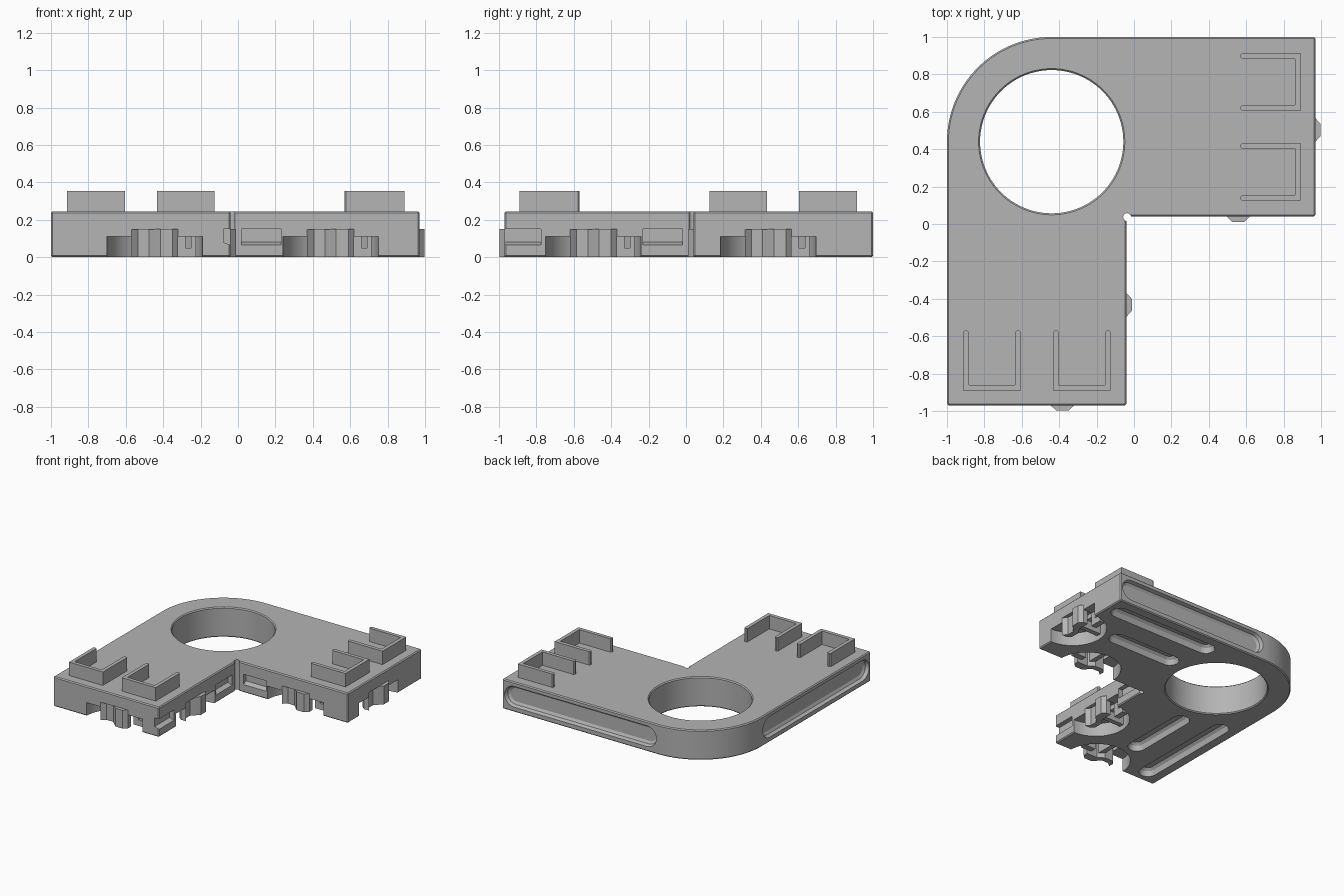
import bpy, bmesh, math
from mathutils import Matrix, Vector

if "Cube" in bpy.data.objects:
    bpy.data.objects.remove(bpy.data.objects["Cube"])

grey = bpy.data.materials.new("light_grey")
grey.diffuse_color = (0.46, 0.46, 0.46, 1)
grey.use_nodes = True
grey.node_tree.nodes["Principled BSDF"].inputs["Base Color"].default_value = grey.diffuse_color

T = lambda x, y, z=0: Matrix.Translation((x, y, z))
R = lambda deg, axis: Matrix.Rotation(math.radians(deg), 4, axis)


def loft(name, rings, mat=Matrix()):
    """Closed solid through a stack of equal-length outlines [(z, [(x, y), ...]), ...]."""
    bm = bmesh.new()
    loops = [[bm.verts.new(mat @ Vector((x, y, z))) for x, y in pts] for z, pts in rings]
    bm.faces.new(loops[0][::-1])
    bm.faces.new(loops[-1])
    n = len(loops[0])
    for a, b in zip(loops, loops[1:]):
        for i in range(n):
            j = (i + 1) % n
            bm.faces.new((a[i], a[j], b[j], b[i]))
    bmesh.ops.recalc_face_normals(bm, faces=bm.faces)
    me = bpy.data.meshes.new(name)
    bm.to_mesh(me)
    bm.free()
    me.materials.append(grey)
    ob = bpy.data.objects.new(name, me)
    bpy.context.collection.objects.link(ob)
    return ob


def prism(name, pts, z0, z1, mat=Matrix()):
    return loft(name, [(z0, pts), (z1, pts)], mat)


def rect(x0, x1, y0, y1):
    return [(x0, y0), (x1, y0), (x1, y1), (x0, y1)]


def circle(cx, cy, r, n):
    return [(cx + r * math.cos(i * math.tau / n), cy + r * math.sin(i * math.tau / n)) for i in range(n)]


def stadium(length, r, n=10):
    h = length / 2 - r
    pts = []
    for side, start in ((1, -90), (-1, 90)):
        for i in range(n + 1):
            a = math.radians(start + 180 * i / n)
            pts.append((side * h + r * math.cos(a), r * math.sin(a)))
    return pts


def groove(length, r, depth, mat):
    steps = ((-0.03, 0), (0, 0), (depth * 0.7, 0.01), (depth, 0.03))
    return loft("groove_cutter", [(z, stadium(length - 2 * i, r - i)) for z, i in steps], mat)


def apply(ob, mod):
    bpy.context.view_layer.objects.active = ob
    bpy.ops.object.modifier_apply(modifier=mod.name)


def cut(ob, cutter):
    m = ob.modifiers.new("cut", 'BOOLEAN')
    m.operation, m.solver, m.object = 'DIFFERENCE', 'EXACT', cutter
    apply(ob, m)
    bpy.data.objects.remove(cutter)


# Corner plate: L outline with one rounded outer corner
C, H = 0.44, 0.245
outline = [(-1, -0.97), (-0.04, -0.97), (-0.04, 0.04), (0.97, 0.04), (0.97, 1)]
for i in range(33):
    a = math.radians(90 + 90 * i / 32)
    outline.append((-C + 0.56 * math.cos(a), C + 0.56 * math.sin(a)))
body = prism("corner_plate", outline, 0, H)
cut(body, prism("hole_cutter", circle(-C, C, 0.383, 96), -0.1, 0.4))
bev = body.modifiers.new("bevel", 'BEVEL')
bev.width, bev.segments, bev.limit_method = 0.008, 1, 'ANGLE'
apply(body, bev)

# Relief notch in the inner corner
cut(body, prism("relief_cutter", circle(-0.037, 0.037, 0.021, 20), -0.1, 0.4))

# Long grooves in the two outer sides
cut(body, groove(1.38, 0.085, 0.04, T(0.26, 1, 0.125) @ R(90, 'X')))
cut(body, groove(1.38, 0.085, 0.04, T(-1, -0.26, 0.125) @ R(90, 'Z') @ R(90, 'X')))

# Underside grooves, one long and one short per arm
for x, y, length, r in ((0.43, 0.85, 0.98, 0.07), (0.355, 0.54, 0.65, 0.07)):
    cut(body, groove(length, r, 0.06, T(x, y)))
    cut(body, groove(length, r, 0.06, T(-y, -x) @ R(90, 'Z')))

# Latch pockets with a sloped floor in the inner faces
pocket = [(-0.05, 0.06), (0, 0.065), (0.038, 0.08), (0.038, 0.15), (-0.05, 0.15)]
# local axes: profile (depth, height) extruded along the face
along = Matrix(((0, 0, 1, 0), (1, 0, 0, 0), (0, 1, 0, 0), (0, 0, 0, 1)))
for mat in (T(0.02, 0.04), T(-0.04, -0.23) @ R(90, 'Z'), T(-0.04, -0.985) @ R(90, 'Z')):
    cut(body, prism("pocket_cutter", pocket, 0, 0.21, mat @ along))

# Snap clips: round recess, wavy finger, rib and catch; local y points into the plate
finger = [(-0.125, 0), (-0.09, 0.03), (-0.03, 0.03), (0, 0), (0.03, -0.028), (0.095, -0.028),
          (0.125, 0), (0.125, 0.04), (0.03, 0.04), (-0.02, 0.075), (-0.1, 0.075), (-0.125, 0.045)]
places = (T(-0.445, -0.97), T(0.495, 0.04),
          T(0.97, 0.44) @ R(90, 'Z'), T(-0.04, -0.495) @ R(90, 'Z'))
parts = [body]
for k, mat in enumerate(places, 1):
    cut(body, prism("recess_cutter", circle(0, 0, 0.255, 48), -0.05, 0.11, mat))
    cut(body, prism("slot_cutter", rect(-0.125, 0.125, -0.05, 0.12), -0.05, 0.148, mat))
    parts += [
        prism(f"clip_finger_{k}", finger, 0, 0.15, mat),
        prism(f"clip_rib_{k}", rect(-0.02, 0.02, 0.05, 0.26), 0.04, 0.15, mat),
        prism(f"clip_catch_inner_{k}", rect(0.12, 0.165, 0.08, 0.13), 0, 0.112, mat),
        prism(f"clip_catch_outer_{k}", rect(0.195, 0.22, 0.08, 0.13), 0, 0.112, mat),
        prism(f"clip_catch_base_{k}", rect(0.12, 0.22, 0.08, 0.13), 0, 0.05, mat)]

# U-shaped brackets on top, open toward the middle of the plate
t = 0.03
for k, x0 in enumerate((-0.913, -0.433), 1):
    x1, y0, y1 = x0 + 0.308, -0.89, -0.57
    u = [(x0, y0), (x1, y0), (x1, y1 - 0.008), (x1 - 0.008, y1), (x1 - t + 0.008, y1),
         (x1 - t, y1 - 0.008), (x1 - t, y0 + t), (x0 + t, y0 + t), (x0 + t, y1 - 0.008),
         (x0 + t - 0.008, y1), (x0 + 0.008, y1), (x0, y1 - 0.008)]
    parts.append(prism(f"front_bracket_{k}", u, H - 0.005, 0.355))
    parts.append(prism(f"right_bracket_{k}", [(-y, -x) for x, y in u], H - 0.005, 0.355))

# Smooth shading with sharp edges kept
bpy.ops.object.select_all(action='DESELECT')
for ob in parts:
    ob.select_set(True)
bpy.context.view_layer.objects.active = body
bpy.ops.object.shade_smooth_by_angle(angle=math.radians(25))
